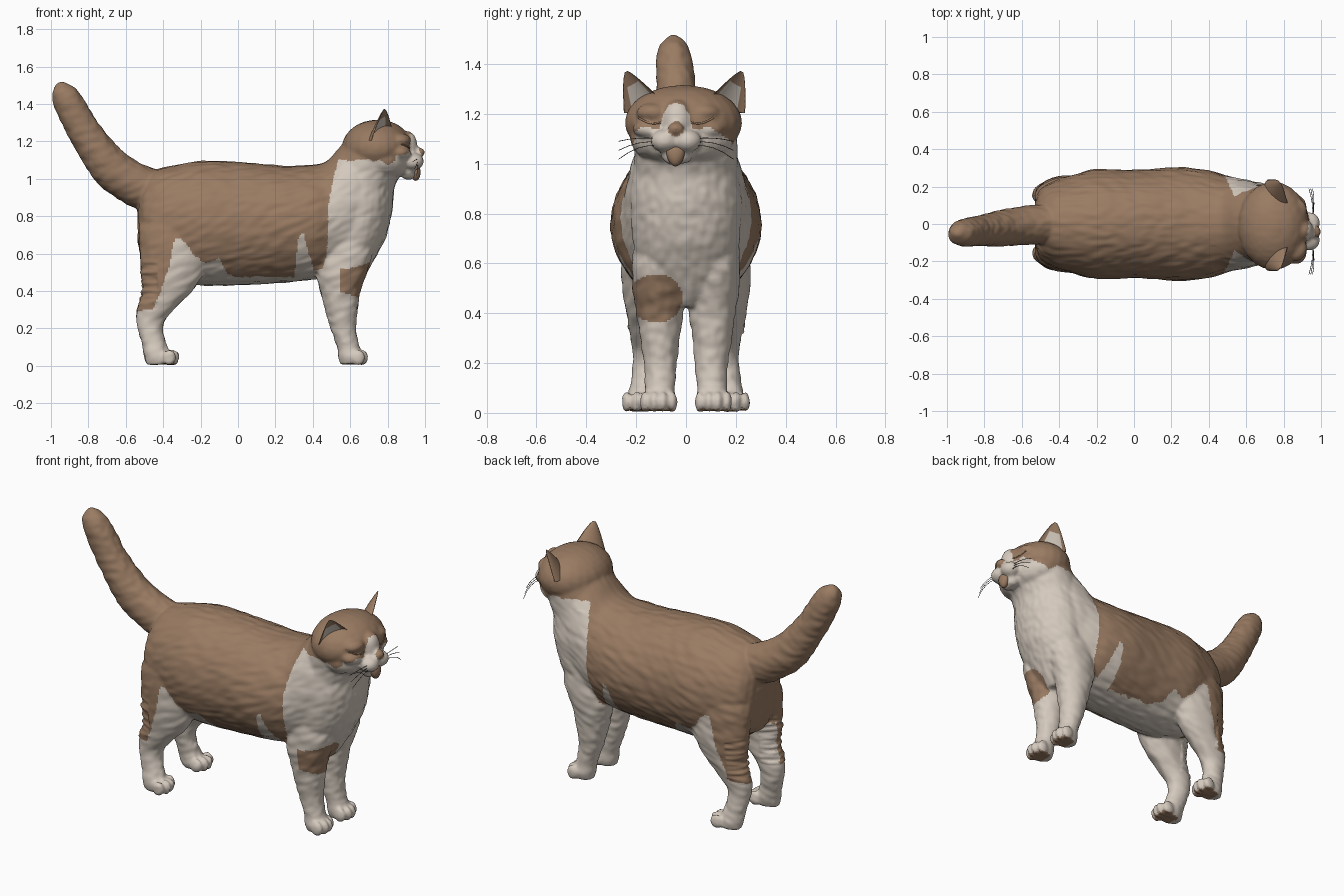
import bpy, bmesh, math
from mathutils import Vector, Matrix, noise
from mathutils.bvhtree import BVHTree

if "Cube" in bpy.data.objects:
    bpy.data.objects.remove(bpy.data.objects["Cube"])


def material(name, rgb):
    m = bpy.data.materials.new(name)
    m.diffuse_color = (*rgb, 1)
    m.use_nodes = True
    m.node_tree.nodes["Principled BSDF"].inputs["Base Color"].default_value = m.diffuse_color
    return m


BROWN = material("brown fur", (0.32, 0.198, 0.123))
WHITE = material("cream white fur", (0.66, 0.585, 0.51))
DARK = material("dark whisker", (0.06, 0.045, 0.035))


def add_object(name, mesh, mats):
    for m in mats:
        mesh.materials.append(m)
    ob = bpy.data.objects.new(name, mesh)
    bpy.context.collection.objects.link(ob)
    return ob


def spline(rows, steps=5):
    """Catmull-Rom interpolation of rows of numbers."""
    out = []
    for i in range(len(rows) - 1):
        p = [rows[max(i - 1, 0)], rows[i], rows[i + 1], rows[min(i + 2, len(rows) - 1)]]
        for k in range(steps):
            t = k / steps
            out.append([0.5 * (2 * b + (c - a) * t + (2 * a - 5 * b + 4 * c - d) * t * t
                               + (3 * b - a - 3 * c + d) * t ** 3) for a, b, c, d in zip(*p)])
    return out + [list(rows[-1])]


def loft(bm, rings, n=32):
    """Closed tube through ellipses given as (centre, axis u, axis v)."""
    loops = [[bm.verts.new(c + u * math.cos(2 * math.pi * i / n) + v * math.sin(2 * math.pi * i / n))
              for i in range(n)] for c, u, v in rings]
    for a, b in zip(loops, loops[1:]):
        for i in range(n):
            j = (i + 1) % n
            bm.faces.new((a[i], a[j], b[j], b[i]))
    bm.faces.new(loops[0])
    bm.faces.new(loops[-1])


def ball(bm, c, r):
    bmesh.ops.create_uvsphere(bm, u_segments=24, v_segments=16, radius=1,
                              matrix=Matrix.Translation(c) @ Matrix.Diagonal((*r, 1)))


def upright(bm, rows, side=1):
    """Loft of horizontal ellipses: z, x back, x front, y centre, half width."""
    loft(bm, [(Vector(((a + b) / 2, side * y, z)), Vector(((b - a) / 2, 0, 0)), Vector((0, h, 0)))
              for z, a, b, y, h in spline(rows)])


bm = bmesh.new()
# torso: x, z low, z high, half width
torso = [(-.535, .66, .86, .07), (-.51, .56, .97, .17), (-.44, .5, 1.045, .225), (-.32, .46, 1.075, .265),
         (-.2, .43, 1.095, .293), (0, .43, 1.09, .29), (.25, .445, 1.07, .303), (.4, .46, 1.075, .288),
         (.48, .47, 1.1, .262), (.56, .49, 1.185, .245), (.64, .52, 1.24, .225), (.72, .58, 1.2, .18),
         (.78, .66, 1.05, .1)]
loft(bm, [(Vector((x, 0, (a + b) / 2)), Vector((0, h, 0)), Vector((0, 0, (b - a) / 2)))
          for x, a, b, h in spline(torso)])
# chest and neck
upright(bm, [(.425, .49, .64, 0, .07), (.5, .47, .69, 0, .15), (.58, .45, .735, 0, .19), (.7, .45, .795, 0, .215),
             (.85, .45, .828, 0, .225), (.95, .46, .835, 0, .215), (1.03, .485, .87, 0, .208),
             (1.1, .51, .9, -.005, .21), (1.17, .55, .9, -.005, .2), (1.24, .6, .88, -.008, .165),
             (1.29, .67, .84, -.01, .1)])
# tail: x, y, z, radius
tail = spline([(-.35, 0, .93, .09), (-.5, 0, .95, .115), (-.6, -.01, 1.0, .112), (-.69, -.02, 1.068, .107),
               (-.805, -.035, 1.225, .09), (-.892, -.045, 1.38, .082), (-.928, -.05, 1.45, .07),
               (-.943, -.05, 1.492, .045), (-.95, -.05, 1.515, .012)])
rings = []
for i, (x, y, z, r) in enumerate(tail):
    a, b = tail[max(i - 1, 0)], tail[min(i + 1, len(tail) - 1)]
    t = Vector((b[0] - a[0], 0, b[2] - a[2])).normalized()
    rings.append((Vector((x, y, z)), Vector((0, r * .92, 0)), Vector((-t.z, 0, t.x)) * r))
loft(bm, rings)
# legs, paws and toes
for s in (1, -1):
    upright(bm, [(.75, .45, .7, .12, .08), (.6, .43, .715, .125, .092), (.5, .42, .69, .115, .1),
                 (.4, .44, .655, .105, .094), (.3, .465, .64, .105, .08), (.2, .495, .632, .102, .067),
                 (.1, .53, .65, .105, .06), (.05, .535, .67, .108, .065), (.008, .545, .66, .108, .052)], s)
    upright(bm, [(.9, -.44, -.2, .1, .07), (.75, -.525, -.12, .14, .11), (.6, -.525, -.14, .155, .105),
                 (.5, -.52, -.18, .16, .095), (.4, -.515, -.245, .16, .08), (.3, -.54, -.345, .157, .066),
                 (.22, -.54, -.4, .155, .058), (.12, -.515, -.385, .168, .054), (.05, -.5, -.355, .178, .06),
                 (.008, -.49, -.365, .18, .05)], s)
    for x, y in ((.648, .11), (-.362, .182)):
        for k in range(4):
            off = k - 1.5
            ball(bm, (x + .016 - .012 * abs(off) ** 1.5, s * y + off * .036, .044), (.037, .021, .042))
# head, cheeks, muzzle, chin, brows and nose
ball(bm, (.745, -.01, 1.165), (.19, .236, .15))
ball(bm, (.78, -.015, 1.1), (.15, .21, .11))
ball(bm, (.905, -.035, 1.17), (.055, .06, .085))
ball(bm, (.91, -.037, 1.035), (.045, .065, .04))
ball(bm, (.97, -.04, 1.14), (.03, .034, .026))
for s in (1, -1):
    ball(bm, (.937, -.04 + s * .045, 1.092), (.057, .058, .046))
    ball(bm, (.86, -.03 + s * .1, 1.205), (.065, .07, .04))
    ball(bm, (.865, -.03 + s * .115, 1.14), (.06, .07, .04))
bmesh.ops.recalc_face_normals(bm, faces=bm.faces)
raw = bpy.data.meshes.new("raw")
bm.to_mesh(raw)
bm.free()

# merge the parts into one soft skin
tmp = add_object("skin_source", raw, [])
mod = tmp.modifiers.new("merge", 'REMESH')
mod.mode, mod.voxel_size = 'VOXEL', .009
mod = tmp.modifiers.new("soften", 'SMOOTH')
mod.factor, mod.iterations = .5, 6
mesh = bpy.data.meshes.new_from_object(tmp.evaluated_get(bpy.context.evaluated_depsgraph_get()))
bpy.data.objects.remove(tmp)
body = add_object("cat_body", mesh, [BROWN, WHITE])

# fine fur ripples, deeper on the back of the thighs
normals = [v.normal.copy() for v in mesh.vertices]
for v, nrm in zip(mesh.vertices, normals):
    p = v.co.copy()
    amp = .005 if .12 < p.z < 1.05 or p.x < .4 else .0015
    fur = noise.noise(Vector((p.x * 8 + p.z * 9, p.y * 30, p.z * 26 - p.x * 12)))
    if p.x < -.43 and .3 < p.z < .56:
        amp, fur = .012, noise.noise(Vector((p.x * 8, p.y * 8, p.z * 55)))
    v.co = p + nrm * amp * fur


def lerp(table, x):
    for (a, b), (c, d) in zip(table, table[1:]):
        if x <= c:
            return b + (d - b) * max(0, (x - a) / (c - a))
    return table[-1][1]


# lower edge of the brown coat along the side, and across the face
COAT = [(-.6, .28), (-.45, .31), (-.42, .38), (-.37, .52), (-.35, .63), (-.33, .69), (-.28, .66), (-.23, .58),
        (-.17, .55), (-.1, .575), (-.06, .5), (0, .475), (.3, .475), (.325, .69), (.35, .71), (.38, .6), (.405, .51),
        (.45, .51), (.475, .6), (.485, .85), (.5, .95), (.535, 1.1), (.75, 1.1), (.8, 1.075), (.86, 1.11)]
FACE = [(0, 1.245), (.03, 1.235), (.055, 1.19), (.065, 1.14), (.14, 1.145), (.19, 1.11), (.24, 1.08)]


def is_brown(c, n):
    out = 1 if c.y > 0 else -1
    if c.z < .035 and n.z < -.7:                                   # paw pads
        return c.x > .58 or -.45 < c.x < -.3
    dy = c.y + .11
    if c.x > .545 and math.hypot(dy * (.72 if dy < 0 else 1), c.z - .46) < .096:  # spot on one foreleg
        return True
    if (c - Vector((.99, -.04, 1.145))).length < .036:             # nose
        return True
    if c.x > .84 and c.z > 1.0:                                    # face mask and blaze
        return c.z > lerp(FACE, abs(c.y + .04))
    if c.z < .54 and n.y * out < -.35 and abs(c.x - .1) > .25:     # inner legs
        return False
    return c.z + .012 * noise.noise(c * 30) > lerp(COAT, c.x)


mesh.polygons.foreach_set("material_index", [0 if is_brown(p.center, p.normal) else 1 for p in mesh.polygons])
mesh.polygons.foreach_set("use_smooth", [True] * len(mesh.polygons))
mesh.update()

# ears: cupped shells, pale inside
for s, name in ((-1, "right_ear"), (1, "left_ear")):
    bm = bmesh.new()
    rows, n, loops = 9, 32, []
    base, tip = Vector((.755, s * .17 - .006, 1.238)), Vector((.78, s * .232 - .008, 1.37))
    u, f = Vector((.05, -s * .058, .034)), Vector((.75, s * .65, .1))
    for k in range(rows):
        t = k / (rows - 1)
        w = (1 - t) ** .8 + .08
        # back of the shell bulges out, front is hollow
        loops.append([bm.verts.new(base.lerp(tip, t) + u * w * math.cos(a) +
                                   f * w * (.015 - (.055 if a < math.pi else -.03) * math.sin(a)))
                      for a in (2 * math.pi * i / n for i in range(n))])
    for k in range(rows - 1):
        for i in range(n):
            j = (i + 1) % n
            face = bm.faces.new((loops[k][i], loops[k][j], loops[k + 1][j], loops[k + 1][i]))
            face.smooth = True
            face.material_index = int(n // 2 + 4 <= i < n - 4 and k < 5)
    bm.faces.new(loops[0])
    bm.faces.new(loops[-1])
    bmesh.ops.recalc_face_normals(bm, faces=bm.faces)
    me = bpy.data.meshes.new(name)
    bm.to_mesh(me)
    bm.free()
    add_object(name, me, [BROWN, WHITE])

# tongue
bm = bmesh.new()
ball(bm, (.95, -.042, 1.035), (.026, .036, .046))
for v in bm.verts:
    v.co.y = -.042 + (v.co.y + .042) * (1 + (v.co.z - 1.035) * 5)
for face in bm.faces:
    face.smooth = True
me = bpy.data.meshes.new("tongue")
bm.to_mesh(me)
bm.free()
add_object("tongue", me, [BROWN])


def strand(name, pts, r, mat):
    cu = bpy.data.curves.new(name, 'CURVE')
    cu.dimensions, cu.bevel_depth, cu.bevel_resolution = '3D', r, 1
    sp = cu.splines.new('POLY')
    sp.points.add(len(pts) - 1)
    for p, q in zip(sp.points, pts):
        p.co = (*q, 1)
    add_object(name, cu, [mat])


# closed eyelids laid on the face, and whiskers
tree = BVHTree.FromPolygons([v.co for v in mesh.vertices], [p.vertices for p in mesh.polygons])
for s, side in ((-1, "right"), (1, "left")):
    slit = []
    for k in range(9):
        t = k / 8
        hit = tree.ray_cast(Vector((2, -.04 + s * (.06 + .09 * t), 1.165 + .02 * t - .012 * math.sin(math.pi * t))),
                            Vector((-1, 0, 0)))[0]
        if hit:
            slit.append(hit)
    strand(side + "_closed_eyelid", slit, .004, BROWN)
    for k in range(3):
        a = Vector((.955, -.04 + s * .07, 1.1 - .014 * k))
        strand(f"{side}_whisker_{k + 1}", [a + Vector((.01 * t - .03 * t * t + .01 * k * t, s * .16 * t,
               .02 * t - (.03 + .022 * k) * t * t)) for t in (0, .25, .5, .75, 1)], .0015, DARK)
